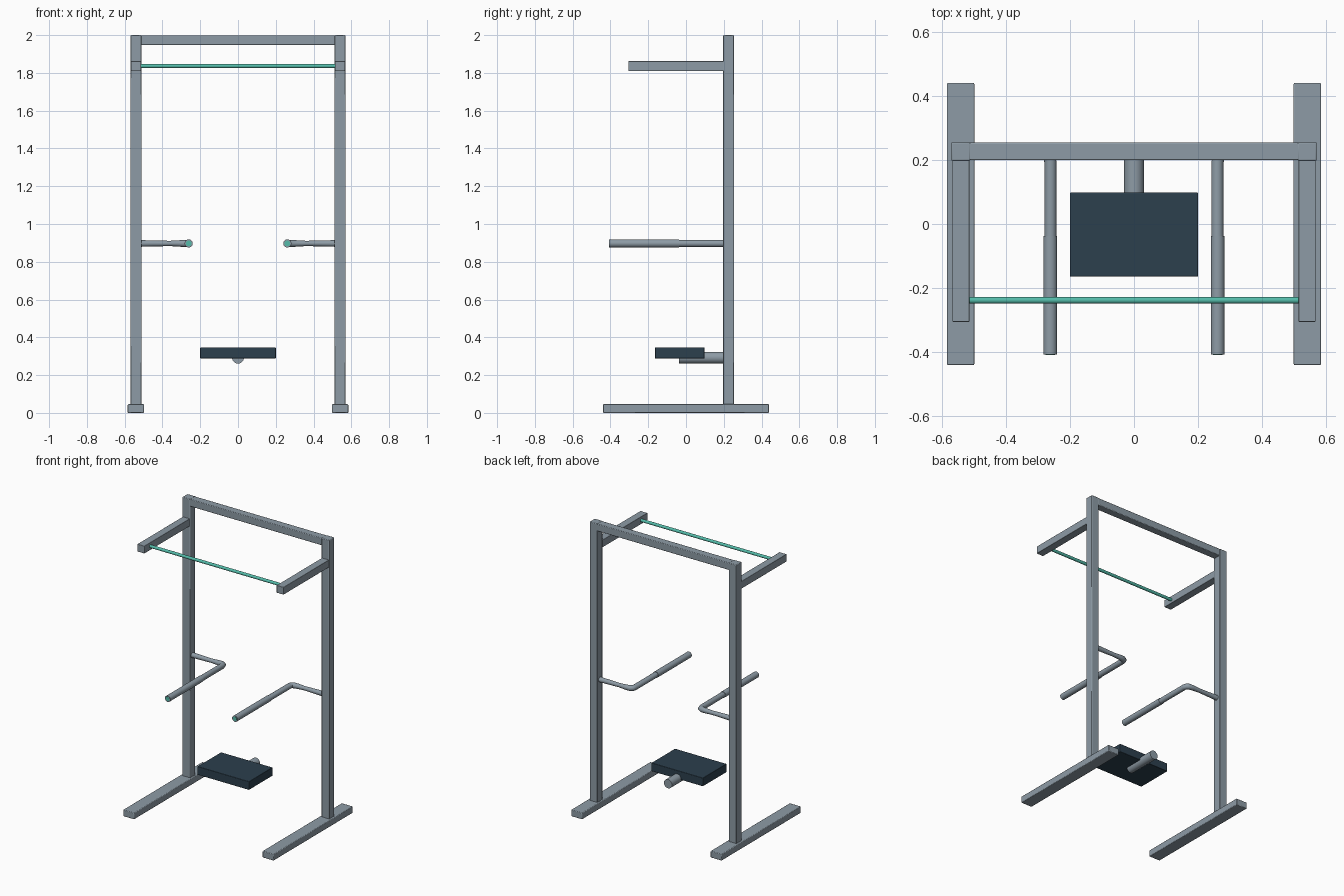
import bpy
import math

if "Cube" in bpy.data.objects:
    bpy.data.objects.remove(bpy.data.objects["Cube"])


def material(name, color):
    m = bpy.data.materials.new(name)
    m.diffuse_color = color
    m.use_nodes = True
    m.node_tree.nodes["Principled BSDF"].inputs["Base Color"].default_value = m.diffuse_color
    return m


steel = material("steel", (0.27, 0.33, 0.38, 1))
teal = material("teal", (0.09, 0.50, 0.40, 1))
dark = material("dark_pad", (0.025, 0.05, 0.075, 1))


def finish(obj, name, mat):
    obj.name = name
    obj.data.materials.append(mat)
    bpy.ops.object.shade_smooth_by_angle(angle=math.radians(40))
    return obj


def beam(name, lo, hi, mat=steel, bevel=0.004):
    # box between two corners with softened edges
    lo, hi = [min(p) for p in zip(lo, hi)], [max(p) for p in zip(lo, hi)]
    bpy.ops.mesh.primitive_cube_add(size=1, location=[(a + b) / 2 for a, b in zip(lo, hi)])
    obj = bpy.context.object
    obj.scale = [b - a for a, b in zip(lo, hi)]
    bpy.ops.object.transform_apply(location=False, rotation=False, scale=True)
    mod = obj.modifiers.new("soft_edges", "BEVEL")
    mod.width = bevel
    mod.segments = 2
    return finish(obj, name, mat)


def rod(name, center, radius, length, axis, mat=steel):
    # cylinder along x or y
    rot = (0, math.pi / 2, 0) if axis == "x" else (math.pi / 2, 0, 0)
    bpy.ops.mesh.primitive_cylinder_add(vertices=32, radius=radius, depth=length,
                                        location=center, rotation=rot)
    return finish(bpy.context.object, name, mat)


def tube(name, points, mat=steel):
    # bent pipe; every point is (x, y, z, radius)
    curve = bpy.data.curves.new(name, "CURVE")
    curve.dimensions = "3D"
    curve.bevel_depth = 1.0
    curve.bevel_resolution = 6
    curve.use_fill_caps = True
    spline = curve.splines.new("POLY")
    spline.points.add(len(points) - 1)
    for p, (x, y, z, r) in zip(spline.points, points):
        p.co = (x, y, z, 1)
        p.radius = r
    obj = bpy.data.objects.new(name, curve)
    bpy.context.collection.objects.link(obj)
    bpy.ops.object.select_all(action="DESELECT")
    obj.select_set(True)
    bpy.context.view_layer.objects.active = obj
    bpy.ops.object.convert(target="MESH")
    return finish(bpy.context.object, name, mat)


for side, s in (("left", -1), ("right", 1)):
    # floor foot, upright post and upper arm
    beam(side + "_foot", (s * 0.498, -0.44, 0), (s * 0.584, 0.44, 0.046))
    beam(side + "_post", (s * 0.51, 0.197, 0.04), (s * 0.57, 0.255, 2.0))
    beam(side + "_upper_arm", (s * 0.513, -0.305, 1.81), (s * 0.567, 0.20, 1.862), bevel=0.002)

    # dip handle: bracket out of the post, elbow, then forward
    hx, hz = 0.261, 0.897
    tube(side + "_dip_handle", [
        (s * 0.53, 0.224, hz, 0.018), (s * 0.45, 0.224, hz, 0.016),
        (s * 0.36, 0.224, hz, 0.014), (s * 0.31, 0.224, hz, 0.017),
        (s * 0.28, 0.221, hz, 0.019), (s * 0.266, 0.213, hz, 0.019),
        (s * hx, 0.195, hz, 0.019), (s * hx, -0.405, hz, 0.019)])
    rod(side + "_handle_grip", (s * hx, -0.222, hz), 0.0215, 0.37, "y")
    rod(side + "_grip_cap", (s * hx, -0.405, hz), 0.015, 0.006, "y", teal)

# top crossbar and pull-up bar
beam("top_crossbar", (-0.515, 0.199, 1.948), (0.515, 0.254, 1.999))
rod("pull_up_bar", (0, -0.238, 1.836), 0.0105, 1.03, "x", teal)

# step pad and its support stub
beam("step_pad", (-0.2, -0.164, 0.288), (0.2, 0.098, 0.347), dark, 0.003)
rod("pad_support", (0, 0.082, 0.292), 0.031, 0.236, "y")
